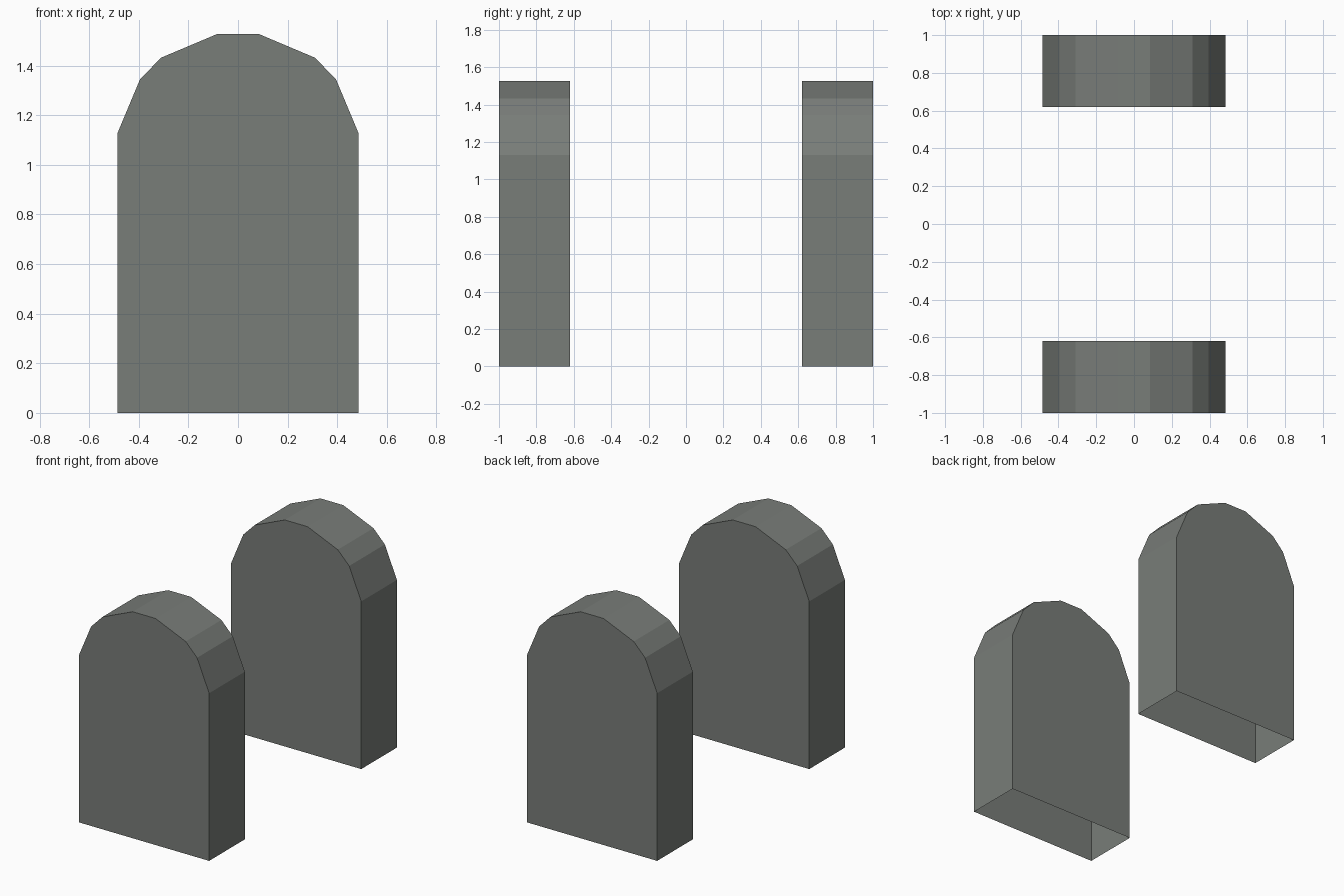
import bpy
import bmesh

if "Cube" in bpy.data.objects:
    bpy.data.objects.remove(bpy.data.objects["Cube"])

stone = bpy.data.materials.new("grey_stone")
stone.diffuse_color = (0.19, 0.205, 0.19, 1.0)
stone.use_nodes = True
stone.node_tree.nodes["Principled BSDF"].inputs["Base Color"].default_value = stone.diffuse_color

# Right half of the arched outline, from the ground to the crown
half = [(0.485, 0.0), (0.485, 1.13), (0.395, 1.345), (0.31, 1.432), (0.085, 1.527)]
outline = half + [(-x, z) for x, z in reversed(half)]


def arched_slab(name, y_front, y_back):
    """Arched slab with flat faces, left open underneath."""
    bm = bmesh.new()
    front = [bm.verts.new((x, y_front, z)) for x, z in outline]
    back = [bm.verts.new((x, y_back, z)) for x, z in outline]
    bm.faces.new(front)
    bm.faces.new(back[::-1])
    # Sides and arch; the ground edge is skipped
    for i in range(len(outline) - 1):
        bm.faces.new((front[i + 1], front[i], back[i], back[i + 1]))
    mesh = bpy.data.meshes.new(name)
    bm.to_mesh(mesh)
    bm.free()
    mesh.materials.append(stone)
    obj = bpy.data.objects.new(name, mesh)
    bpy.context.collection.objects.link(obj)


# Two matching slabs facing each other
arched_slab("front_slab", -1.0, -0.62)
arched_slab("back_slab", 0.62, 1.0)
